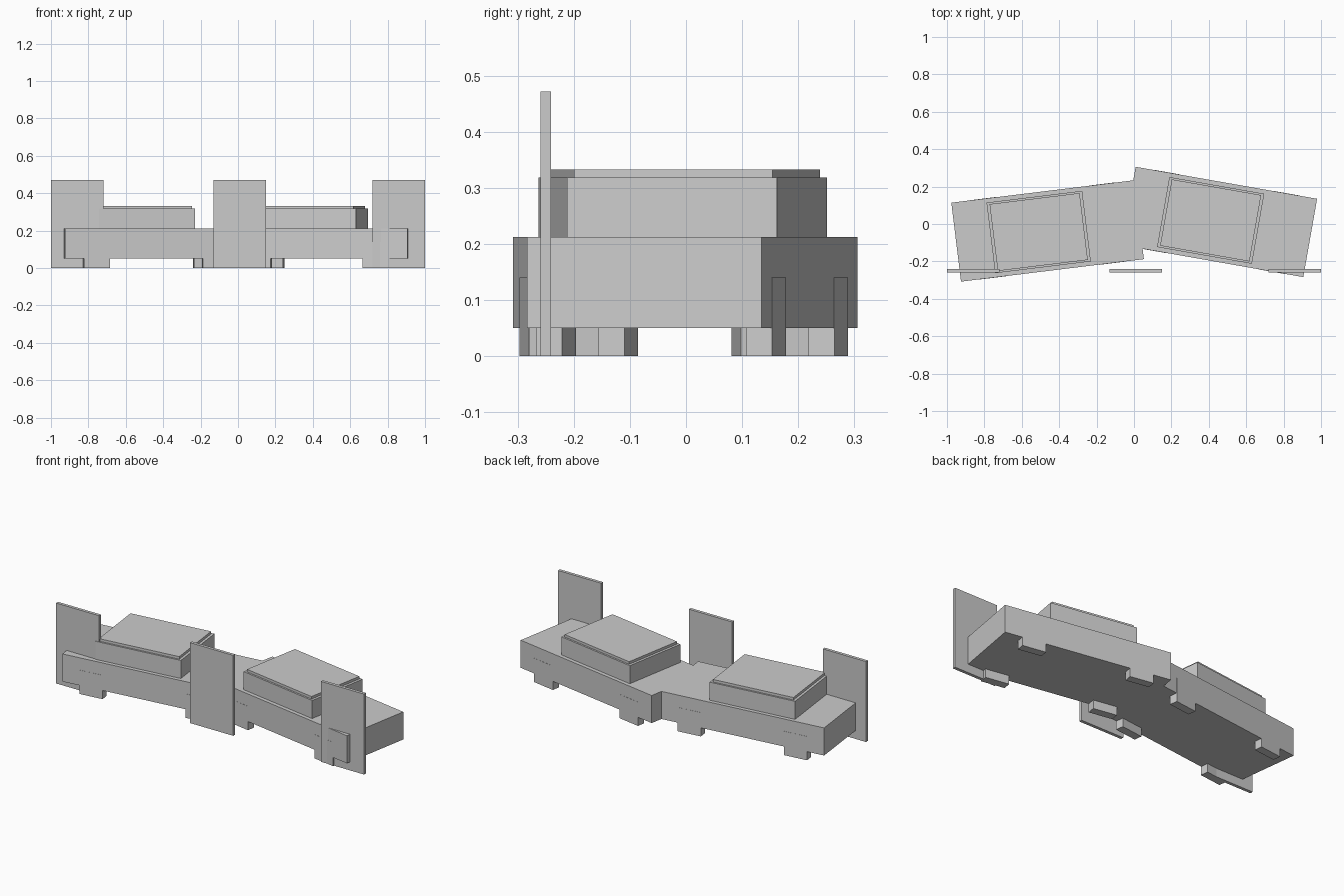
import bpy
import math
from mathutils import Matrix, Vector

default = bpy.data.objects.get("Cube")
if default:
    bpy.data.objects.remove(default, do_unlink=True)

# One plain grey for everything
grey = bpy.data.materials.new("plain_grey")
grey.use_nodes = True
colour = (0.6, 0.6, 0.6, 1)
grey.diffuse_color = colour
grey.node_tree.nodes["Principled BSDF"].inputs["Base Color"].default_value = colour


def box(name, centre, size, z_low, z_high, frame=Matrix()):
    """Flat-sided block, placed in a local frame."""
    bpy.ops.mesh.primitive_cube_add(size=1)
    obj = bpy.context.object
    obj.name = name
    obj.data.transform(Matrix.Diagonal((size[0], size[1], z_high - z_low, 1)))
    spot = Vector((centre[0], centre[1], (z_low + z_high) / 2))
    obj.matrix_world = frame @ Matrix.Translation(spot)
    obj.data.materials.append(grey)
    return obj


def car(side, x, y, degrees):
    """Blocky car: body, cabin, roof and four wheels."""
    frame = Matrix.Translation((x, y, 0)) @ Matrix.Rotation(math.radians(degrees), 4, "Z")
    box(side + "_car_body", (0, 0), (0.985, 0.425), 0.05, 0.212, frame)
    box(side + "_car_cabin", (-0.048, 0), (0.515, 0.38), 0.212, 0.318, frame)
    box(side + "_car_roof", (-0.048, 0), (0.485, 0.36), 0.318, 0.333, frame)
    for end, sx in (("left", 1), ("right", -1)):
        for face, sy in (("front", -1), ("back", 1)):
            box(f"{side}_car_{face}_{end}_wheel", (0.32 * sx, 0.19 * sy),
                (0.14, 0.047), 0, 0.14, frame)


# Two cars meeting at an angle
car("right", -0.462, -0.037, 7)
car("left", 0.457, 0.011, -10)

# Three upright panels along the front
for label, x in (("right", -0.86), ("middle", 0.01), ("left", 0.86)):
    box(label + "_panel", (x, -0.25), (0.28, 0.018), 0, 0.472)
